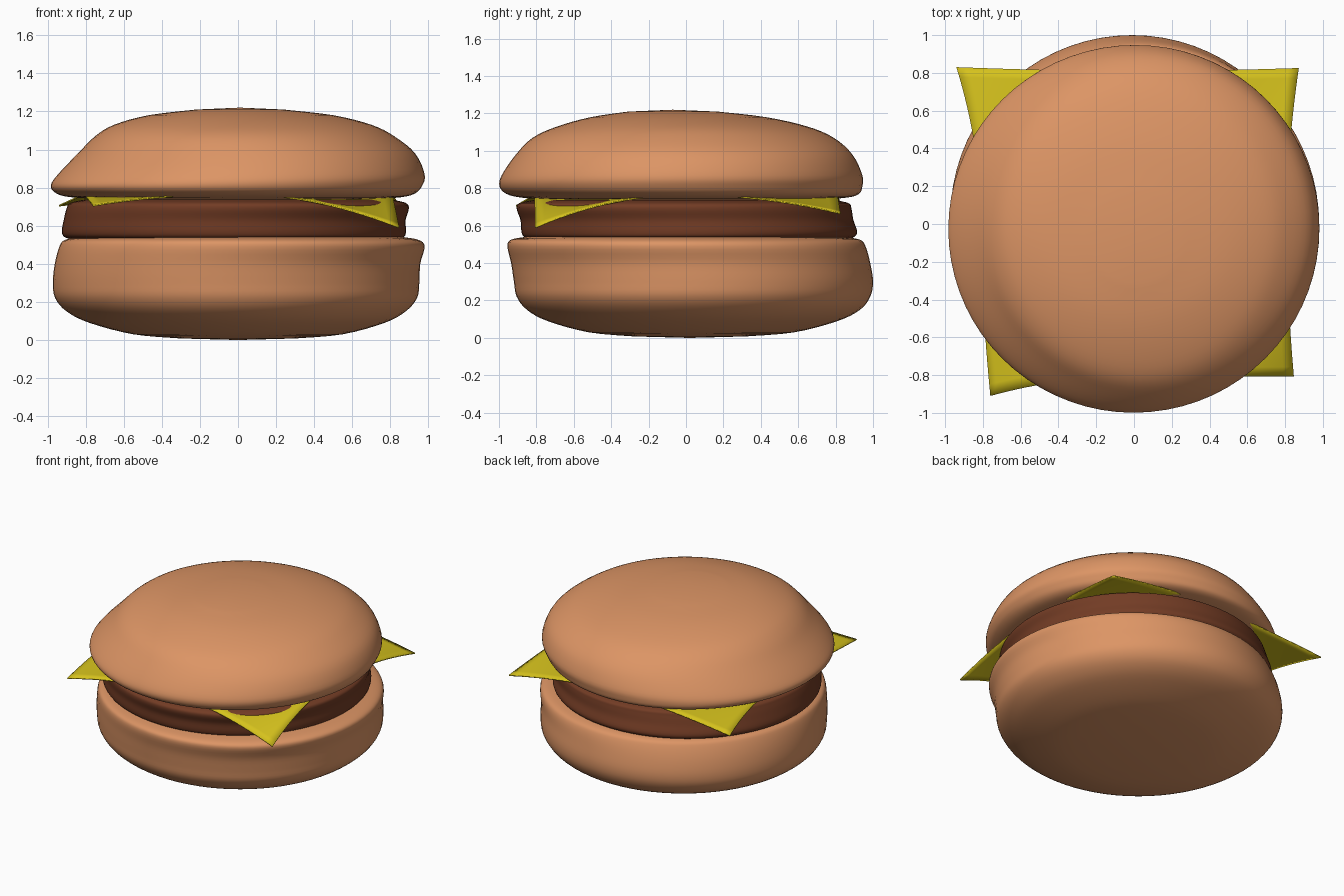
import bpy, bmesh, math
from mathutils import Vector

if "Cube" in bpy.data.objects:
    bpy.data.objects.remove(bpy.data.objects["Cube"])

SEG = 72
STEPS = 4


def material(name, rgb):
    m = bpy.data.materials.new(name)
    m.diffuse_color = (*rgb, 1)
    m.use_nodes = True
    m.node_tree.nodes["Principled BSDF"].inputs["Base Color"].default_value = m.diffuse_color
    return m


def finish(name, bm, mat):
    bmesh.ops.recalc_face_normals(bm, faces=bm.faces)
    me = bpy.data.meshes.new(name)
    bm.to_mesh(me)
    bm.free()
    ob = bpy.data.objects.new(name, me)
    bpy.context.collection.objects.link(ob)
    me.materials.append(mat)
    for p in me.polygons:
        p.use_smooth = True
    return ob


def catmull(a, b, c, d, t):
    return [0.5 * (2*q + (r-p)*t + (2*p-5*q+4*r-s)*t*t + (3*q-p-3*r+s)*t**3)
            for p, q, r, s in zip(a, b, c, d)]


def lofted(name, rows, z_bottom, z_top, mat):
    """Squashed round body: each row is z, left, right, front, back extent."""
    pts = []
    for i in range(len(rows) - 1):
        a, d = rows[max(i-1, 0)], rows[min(i+2, len(rows)-1)]
        pts += [catmull(a, rows[i], rows[i+1], d, k/STEPS) for k in range(STEPS)]
    pts.append(rows[-1])
    bm = bmesh.new()
    rings = []
    for z, l, r, f, b in pts:
        cx, cy, rx, ry = (l+r)/2, (f+b)/2, (r-l)/2, (b-f)/2
        rings.append([bm.verts.new((cx + rx*math.cos(t), cy + ry*math.sin(t), z))
                      for t in (2*math.pi*k/SEG for k in range(SEG))])
    for lo, hi in zip(rings, rings[1:]):
        for k in range(SEG):
            n = (k+1) % SEG
            bm.faces.new((lo[k], lo[n], hi[n], hi[k]))
    for ring, z in ((rings[0], z_bottom), (rings[-1], z_top)):
        mid = sum((v.co for v in ring), Vector()) / SEG
        pole = bm.verts.new((mid.x, mid.y, z))
        for k in range(SEG):
            bm.faces.new((ring[k], ring[(k+1) % SEG], pole))
    return finish(name, bm, mat)


bun = material("bun", (0.72, 0.30, 0.13))
meat = material("meat", (0.17, 0.045, 0.018))
yellow = material("cheese", (0.67, 0.54, 0.012))

# Bottom bun
lofted("bottom_bun", [
    (0.008, -.30, .30, -.28, .32),
    (0.03, -.55, .55, -.52, .58),
    (0.09, -.78, .77, -.74, .81),
    (0.15, -.90, .88, -.85, .93),
    (0.22, -.96, .94, -.905, .985),
    (0.30, -.972, .952, -.92, 1.0),
    (0.40, -.962, .957, -.935, .985),
    (0.49, -.938, .98, -.955, .96),
    (0.525, -.91, .95, -.935, .93),
    (0.54, -.84, .87, -.86, .85)], 0.0, 0.54, bun)

# Patty
lofted("patty", [
    (0.525, -.86, .82, -.82, .86),
    (0.54, -.91, .87, -.865, .90),
    (0.57, -.925, .882, -.88, .915),
    (0.63, -.915, .88, -.885, .895),
    (0.69, -.90, .897, -.905, .885),
    (0.72, -.88, .88, -.89, .87),
    (0.738, -.80, .80, -.81, .79)], 0.525, 0.738, meat)

# Top bun
lofted("top_bun", [
    (0.738, -.70, .70, -.72, .70),
    (0.75, -.88, .86, -.88, .86),
    (0.77, -.955, .93, -.96, .925),
    (0.81, -.983, .967, -.997, .943),
    (0.87, -.945, .98, -.985, .943),
    (0.98, -.84, .93, -.91, .89),
    (1.07, -.75, .82, -.82, .79),
    (1.13, -.65, .70, -.69, .65),
    (1.18, -.47, .50, -.51, .43),
    (1.21, -.22, .24, -.31, .17)], 0.738, 1.22, bun)

# Cheese slice with drooping corners, keyed by the signs of x and y
corners = {(-1, -1): (-.76, -.91, .705), (1, -1): (.845, -.805, .59),
           (1, 1): (.872, .825, .665), (-1, 1): (-.94, .83, .705)}
bm = bmesh.new()
bmesh.ops.create_grid(bm, x_segments=32, y_segments=32, size=1)
for v in bm.verts:
    u, w = v.co.x, v.co.y
    su, sw = (1 if u >= 0 else -1), (1 if w >= 0 else -1)
    flat = Vector((.81*u, .81*w, .765))
    tip = Vector(corners[su, sw]) - Vector((.81*su, .81*sw, .765))
    v.co = flat + tip * abs(u*w)**2
cheese = finish("cheese_slice", bm, yellow)
mod = cheese.modifiers.new("thickness", 'SOLIDIFY')
mod.thickness = 0.008
mod.offset = 0
bpy.context.view_layer.objects.active = cheese
cheese.select_set(True)
bpy.ops.object.shade_smooth_by_angle(angle=math.radians(40))
